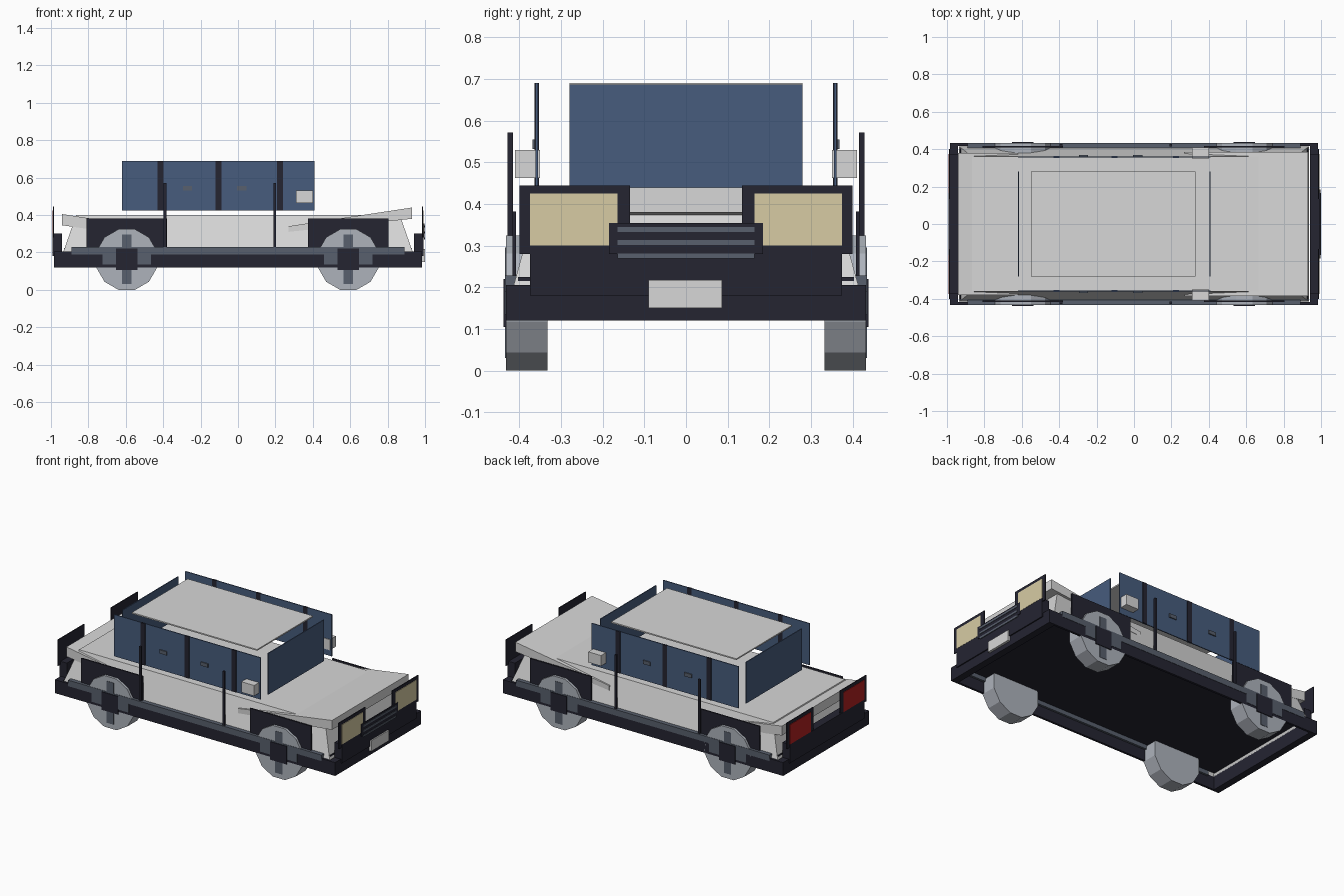
import bpy, bmesh, math
from mathutils import Matrix

if "Cube" in bpy.data.objects:
    bpy.data.objects.remove(bpy.data.objects["Cube"])


def material(name, r, g, b):
    m = bpy.data.materials.new(name)
    m.use_nodes = True
    m.diffuse_color = (r, g, b, 1)
    m.node_tree.nodes["Principled BSDF"].inputs["Base Color"].default_value = (r, g, b, 1)
    return m


WHITE = material("white paint", .68, .68, .68)
DARK = material("dark trim", .018, .018, .031)
GLASS = material("blue glass", .063, .107, .205)
LAMP = material("cream lamp", .68, .60, .37)
SLATE = material("slate metal", .098, .117, .153)
TYRE = material("grey wheel", .42, .45, .50)
RED = material("red lamp", .45, .015, .015)


def finish(name, bm, mat):
    bmesh.ops.recalc_face_normals(bm, faces=bm.faces)
    mesh = bpy.data.meshes.new(name)
    bm.to_mesh(mesh)
    bm.free()
    mesh.materials.append(mat)
    ob = bpy.data.objects.new(name, mesh)
    bpy.context.collection.objects.link(ob)
    return ob


def box(name, mat, x, y, z):
    """Box between the given (low, high) ranges."""
    bm = bmesh.new()
    bmesh.ops.create_cube(bm, size=1)
    for v in bm.verts:
        v.co = [r[0] + (r[1] - r[0]) * (c + .5) for r, c in zip((x, y, z), v.co)]
    return finish(name, bm, mat)


def slab(name, mat, profile, half_width):
    """Side profile in x and z, extruded across the car."""
    bm = bmesh.new()
    face = bm.faces.new([bm.verts.new((x, -half_width, z)) for x, z in profile])
    ext = bmesh.ops.extrude_face_region(bm, geom=[face])
    for v in ext["geom"]:
        if isinstance(v, bmesh.types.BMVert):
            v.co.y = half_width
    return finish(name, bm, mat)


def span(s, a, b):
    """Range on the side given by the sign s."""
    return tuple(sorted((s * a, s * b)))


# Tapered body shell, open below
bm = bmesh.new()
bmesh.ops.create_cube(bm, size=2)
for v in bm.verts:
    top = v.co.z > 0
    v.co = (v.co.x * (.865 if top else .935), v.co.y * (.36 if top else .415), .4 if top else .2)
bm.faces.ensure_lookup_table()
bmesh.ops.delete(bm, geom=[f for f in bm.faces if f.calc_center_median().z < .21], context="FACES_ONLY")
finish("body", bm, WHITE)
box("floor", DARK, (-.93, .93), (-.403, .403), (.215, .225))

# Tilted hood and boot lid
slab("hood", WHITE, [(.27, .31), (.93, .38), (.93, .44), (.27, .34)], .385)
slab("boot_lid", WHITE, [(-.94, .345), (-.62, .30), (-.62, .355), (-.94, .405)], .38)

# Floating roof with front and rear glass
box("roof", WHITE, (-.55, .33), (-.28, .28), (.682, .69))
box("windshield", GLASS, (.404, .41), (-.28, .28), (.425, .687))
box("rear_window", GLASS, (-.62, -.614), (-.28, .28), (.425, .687))

# Bumpers, end panels and lamps
for s, end, colour in ((1, "front", LAMP), (-1, "rear", RED)):
    box(end + "_bumper", DARK, span(s, .94, .985), (-.43, .43), (.12, .205))
    box(end + "_panel", DARK, span(s, .94, .992), (-.375, .375), (.18, .30))
    for t, side in ((1, "left"), (-1, "right")):
        box(f"{end}_{side}_lamp_frame", DARK, span(s, .984, .99), span(t, .135, .40), (.28, .445))
        box(f"{end}_{side}_lamp", colour, span(s, .988, .993), span(t, .165, .375), (.30, .425))

# Grille and number plate
box("grille", DARK, (.99, .996), (-.185, .185), (.28, .355))
for z in (.275, .307, .339):
    box("grille_slat", SLATE, (.994, .999), (-.165, .165), (z - .006, z + .006))
box("number_plate", WHITE, (.985, 1.0), (-.09, .087), (.15, .217))

for s, side in ((1, "left"), (-1, "right")):
    # Sills and side rails
    box(side + "_sill", DARK, (-.985, .985), span(s, .418, .432), (.12, .205))
    box(side + "_rail", SLATE, (-.89, .89), span(s, .405, .434), (.19, .228))

    # Side glass with pillars and handles
    box(side + "_window", GLASS, (-.62, .41), span(s, .355, .361), (.425, .69))
    for x in (-.415, -.105, .225):
        box(side + "_pillar", DARK, (x - .016, x + .016), span(s, .353, .364), (.425, .69))
    for x in (-.27, .02):
        box(side + "_handle", SLATE, (x - .025, x + .025), span(s, .36, .368), (.532, .555))
    for x in (-.39, .197):
        box(side + "_door_bar", DARK, (x - .007, x + .007), span(s, .415, .428), (.22, .572))
    box(side + "_mirror", WHITE, (.31, .40), span(s, .35, .41), (.463, .53))

    # Wheel arches and wheels
    for x, end in ((.59, "front"), (-.595, "rear")):
        name = f"{end}_{side}_"
        box(name + "arch", DARK, (x - .215, x + .215), span(s, .408, .417), (.2, .382))
        bm = bmesh.new()
        spin = Matrix.Rotation(math.pi / 2, 4, "X") @ Matrix.Rotation(math.pi / 12, 4, "Z")
        bmesh.ops.create_cone(bm, cap_ends=True, segments=12, radius1=.168, radius2=.168, depth=.1,
                              matrix=Matrix.Translation((x, s * .382, .162)) @ spin)
        finish(name + "wheel", bm, TYRE)
        box(name + "spoke_upright", SLATE, (x - .025, x + .025), span(s, .43, .434), (.03, .295))
        box(name + "spoke_level", SLATE, (x - .13, x + .13), span(s, .43, .434), (.135, .19))
        box(name + "hub", DARK, (x - .057, x + .057), span(s, .43, .438), (.105, .22))
